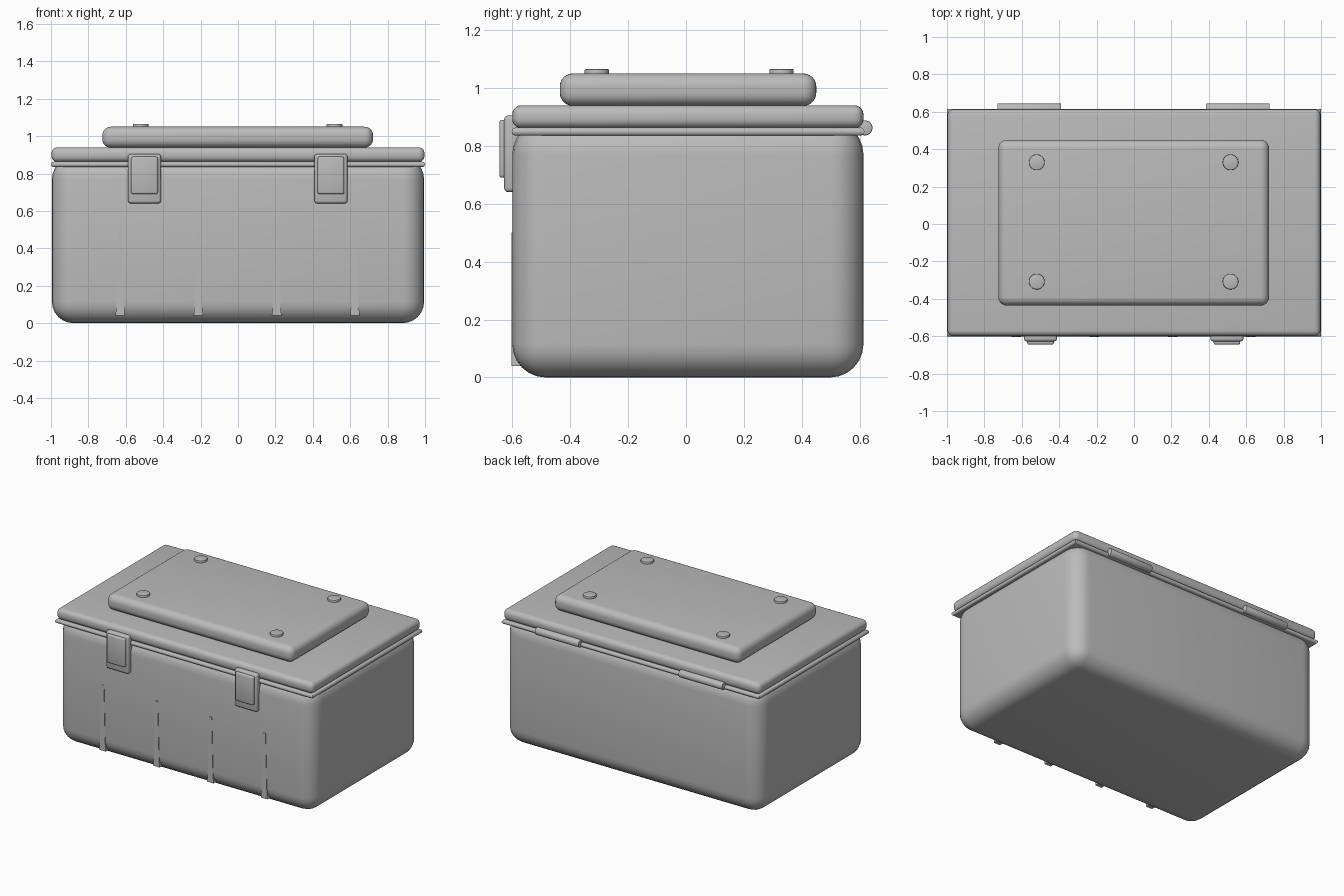
import bpy, bmesh, math

cube = bpy.data.objects.get("Cube")
if cube:
    bpy.data.objects.remove(cube, do_unlink=True)

gray = bpy.data.materials.new("plain_gray")
gray.use_nodes = True
gray.diffuse_color = (0.5, 0.5, 0.5, 1)
gray.node_tree.nodes["Principled BSDF"].inputs["Base Color"].default_value = (0.5, 0.5, 0.5, 1)


def finish(bm, name, smooth=True):
    bmesh.ops.recalc_face_normals(bm, faces=bm.faces)
    me = bpy.data.meshes.new(name)
    bm.to_mesh(me)
    bm.free()
    me.materials.append(gray)
    ob = bpy.data.objects.new(name, me)
    bpy.context.collection.objects.link(ob)
    if smooth:
        bpy.ops.object.select_all(action='DESELECT')
        ob.select_set(True)
        bpy.context.view_layer.objects.active = ob
        bpy.ops.object.shade_smooth_by_angle(angle=math.radians(35))
    return ob


def rounded_box(name, lo, hi, radius, segments=4, upright=True):
    """Box between two corners; upright=False leaves the vertical edges sharp."""
    bm = bmesh.new()
    bmesh.ops.create_cube(bm, size=1)
    for v in bm.verts:
        v.co = [(a + b) / 2 + c * (b - a) for a, b, c in zip(lo, hi, v.co)]
    edges = [e for e in bm.edges
             if upright or abs(e.verts[0].co.z - e.verts[1].co.z) < 1e-5]
    bmesh.ops.bevel(bm, geom=edges, offset=radius, segments=segments,
                    profile=0.5, affect='EDGES', clamp_overlap=True)
    return finish(bm, name)


def cylinder(name, centre, radius, depth, axis='Z', bevel=0.004):
    bm = bmesh.new()
    bmesh.ops.create_cone(bm, cap_ends=True, segments=32, radius1=radius,
                          radius2=radius, depth=depth)
    rims = [e for e in bm.edges if abs(e.verts[0].co.z - e.verts[1].co.z) < 1e-5]
    bmesh.ops.bevel(bm, geom=rims, offset=bevel, segments=2, profile=0.5, affect='EDGES')
    for v in bm.verts:
        if axis == 'X':
            v.co = (v.co.z, v.co.x, v.co.y)
        v.co = [a + b for a, b in zip(v.co, centre)]
    return finish(bm, name)


def front_rib(name, x):
    """Tapered strip, wider at its foot, standing slightly proud of the front."""
    bm = bmesh.new()
    rings = []
    for half, z in ((0.025, 0.04), (0.02, 0.11), (0.011, 0.5)):
        rings.append([bm.verts.new((x + sx * half, y, z))
                      for sx, y in ((-1, -0.603), (1, -0.603), (1, -0.52), (-1, -0.52))])
    for a, b in zip(rings, rings[1:]):
        for i in range(4):
            j = (i + 1) % 4
            bm.faces.new((a[i], a[j], b[j], b[i]))
    bm.faces.new(rings[0][::-1])
    bm.faces.new(rings[-1])
    return finish(bm, name, smooth=False)


# Tub, seal and lid
rounded_box("body", (-0.995, -0.6, 0), (0.995, 0.613, 0.885), 0.115, 6)
rounded_box("rim", (-1, -0.602, 0.835), (1, 0.616, 0.863), 0.0135, 4, upright=False)
rounded_box("lid", (-0.997, -0.6, 0.861), (0.997, 0.613, 0.94), 0.032, 5)

# Raised panel with four round studs
rounded_box("top_panel", (-0.725, -0.436, 0.938), (0.722, 0.45, 1.05), 0.045, 6)
for side, x in (("right", -0.52), ("left", 0.516)):
    for end, y in (("front", -0.308), ("back", 0.33)):
        cylinder(f"{end}_{side}_stud", (x, y, 1.05), 0.042, 0.03)

# Latches on the front, hinges on the back
for side, x in (("right", -0.5), ("left", 0.497)):
    rounded_box(f"{side}_latch_plate", (x - 0.088, -0.628, 0.64), (x + 0.088, -0.57, 0.905), 0.014, 3)
    rounded_box(f"{side}_latch_lever", (x - 0.071, -0.645, 0.69), (x + 0.071, -0.61, 0.89), 0.01, 3)
for side, x in (("right", -0.56), ("left", 0.555)):
    cylinder(f"{side}_hinge", (x, 0.618, 0.862), 0.026, 0.34, 'X')

# Ribs on the front wall
for i, x in enumerate((-0.63, -0.212, 0.207, 0.625)):
    front_rib(f"front_rib_{i + 1}", x)
